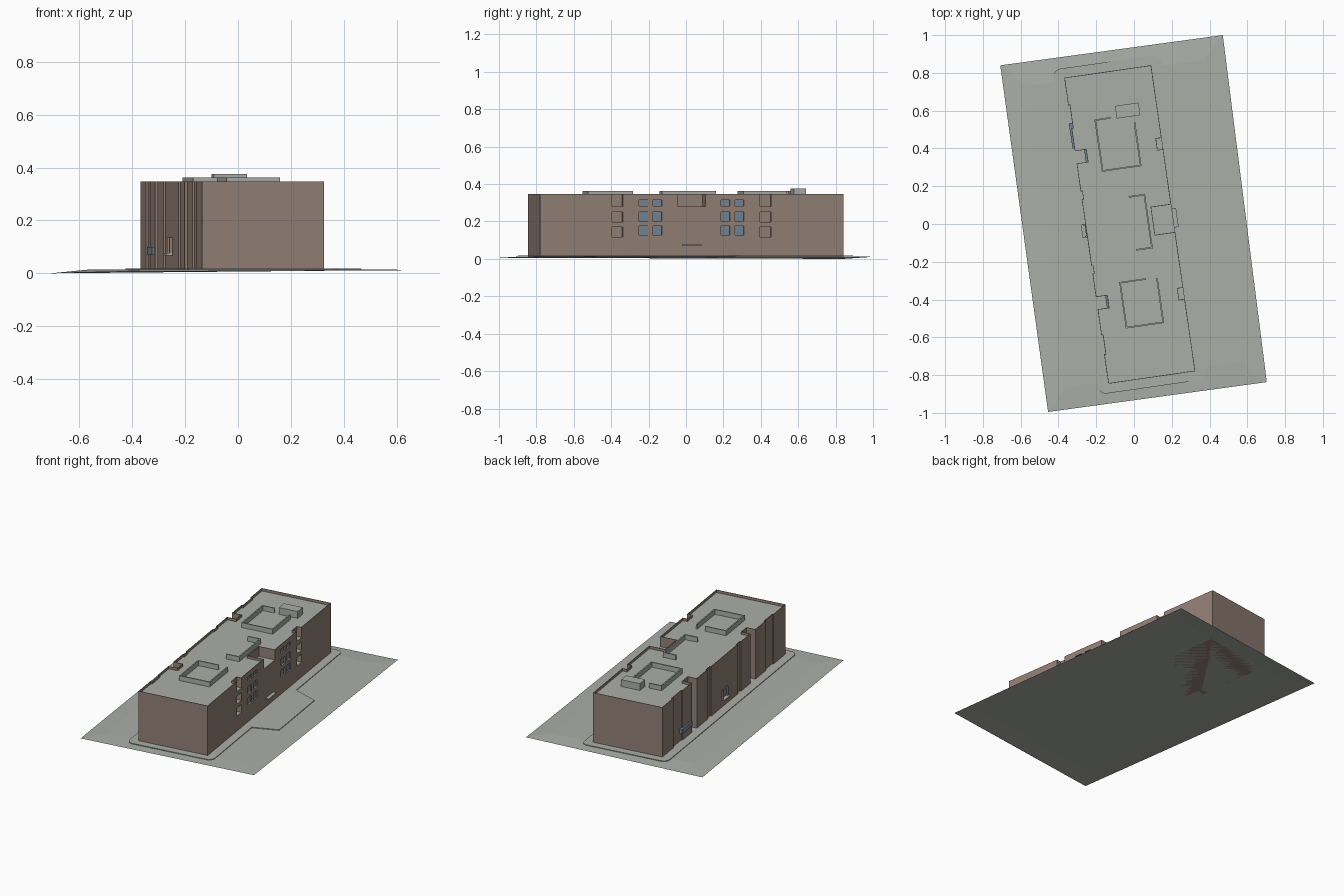
import bpy, bmesh, math
from mathutils import Vector

if "Cube" in bpy.data.objects:
    bpy.data.objects.remove(bpy.data.objects["Cube"])


def material(name, rgb):
    m = bpy.data.materials.new(name)
    m.use_nodes = True
    m.diffuse_color = (*rgb, 1)
    m.node_tree.nodes["Principled BSDF"].inputs["Base Color"].default_value = (*rgb, 1)
    return m


GREY = material("pale concrete", (0.40, 0.42, 0.39))
BROWN = material("brown wall", (0.29, 0.215, 0.18))
GLASS = material("blue glass", (0.17, 0.23, 0.30))

# Building frame: half width, half length, placement and key heights
W, L = 0.2325, 0.8185
PLACE, TURN = (-0.0225, -0.0025, 0), math.radians(8.2)
GROUND, TERRACE, TOP = 0.014, 0.28, 0.347


def finish(name, bm, mats, place=True):
    bmesh.ops.recalc_face_normals(bm, faces=bm.faces[:])
    mesh = bpy.data.meshes.new(name)
    bm.to_mesh(mesh)
    bm.free()
    for m in mats:
        mesh.materials.append(m)
    obj = bpy.data.objects.new(name, mesh)
    bpy.context.collection.objects.link(obj)
    if place:
        obj.location = PLACE
        obj.rotation_euler.z = TURN
    return obj


def add_box(bm, u0, u1, v0, v1, z0, z1):
    corners = bmesh.ops.create_cube(bm, size=1)["verts"]
    for p in corners:
        p.co = Vector((u0 if p.co.x < 0 else u1,
                       v0 if p.co.y < 0 else v1,
                       z0 if p.co.z < 0 else z1))


def boxes(name, specs, mat):
    bm = bmesh.new()
    for s in specs:
        add_box(bm, *s)
    return finish(name, bm, [mat])


def prism(points, z0, z1):
    bm = bmesh.new()
    face = bm.faces.new([bm.verts.new((u, v, z0)) for u, v in points])
    new = bmesh.ops.extrude_face_region(bm, geom=[face])["geom"]
    for p in new:
        if isinstance(p, bmesh.types.BMVert):
            p.co.z = z1
    bmesh.ops.recalc_face_normals(bm, faces=bm.faces[:])
    return bm


def side(sign, notches):
    pts = []
    for v0, v1, d in notches:
        u = sign * W
        pts += [(u, v0), (u - sign * d, v0), (u - sign * d, v1), (u, v1)]
    return pts


# Footprint: shallow steps and two deep slots on the left of the plan
balconies = [(-0.431, -0.372), (0.37, 0.429)]
slots = [(-0.42, -0.355), (0.36, 0.425)]
steps = [(-0.66, -0.56), (-0.23, -0.19), (0.17, 0.21), (0.55, 0.67)]
west = sorted([(a, b, 0.06) for a, b in slots] + [(a, b, 0.008) for a, b in steps])
east = sorted([(a, b, 0.03) for a, b in balconies] + [(-0.0735, 0.0735, 0.107)])


def footprint(east_notches):
    return ([(-W, -L), (W, -L)] + side(1, east_notches) +
            [(W, L), (-W, L)] + side(-1, west)[::-1])


# Window openings and lower balcony recesses
columns = [(-0.284, -0.236), (-0.209, -0.161), (0.158, 0.206), (0.233, 0.282)]
rows = [(0.128, 0.176), (0.203, 0.25)]
low_holes = [(W - 0.012, W + 0.02, *c, *r) for c in columns for r in rows]
low_holes += [(W - 0.03, W + 0.02, *b, *r) for b in balconies
              for r in [(0.118, 0.17), (0.198, 0.25)]]
high_holes = [(W - 0.012, W + 0.02, *c, 0.284, 0.315) for c in columns]


def carve(obj, holes):
    cutter = boxes("opening_cutter", holes, BROWN)
    cutter.hide_render = True
    mod = obj.modifiers.new("openings", "BOOLEAN")
    mod.operation, mod.solver, mod.object = "DIFFERENCE", "EXACT", cutter
    bpy.context.view_layer.update()
    graph = bpy.context.evaluated_depsgraph_get()
    mesh = bpy.data.meshes.new_from_object(obj.evaluated_get(graph))
    obj.modifiers.clear()
    obj.data = mesh
    bpy.data.objects.remove(cutter)
    mesh.materials.clear()
    mesh.materials.append(BROWN)
    mesh.materials.append(GREY)
    # Walls are brown, everything facing up is concrete
    for f in mesh.polygons:
        f.material_index = 1 if f.normal.z > 0.5 else 0


lower = finish("lower_storeys", prism(footprint([]), GROUND, TERRACE), [BROWN])
carve(lower, low_holes)

# Top storey with a thin parapet around the sunken roof
bm = prism(footprint(east), TERRACE, TOP)
bm.normal_update()
roof = [f for f in bm.faces if f.normal.z > 0.5]
bmesh.ops.inset_region(bm, faces=roof, thickness=0.005)
sunk = bmesh.ops.extrude_face_region(bm, geom=roof)["geom"]
bmesh.ops.delete(bm, geom=roof, context="FACES_ONLY")
for p in sunk:
    if isinstance(p, bmesh.types.BMVert):
        p.co.z -= 0.017
upper = finish("top_storey", bm, [BROWN])
carve(upper, high_holes)

# Glass
boxes("window_panes", [(W - 0.013, W - 0.008, *c, *r) for c in columns
                       for r in rows + [(0.284, 0.315)]], GLASS)
boxes("entrance_glazing", [(-W + 0.05, -W + 0.061, *s, 0.02, 0.115) for s in slots], GLASS)
boxes("bay_window", [(-W - 0.01, -W + 0.012, 0.44, 0.575, 0.07, 0.1)], GLASS)

# Canopies and the small surround above the side door
boxes("east_canopy", [(W - 0.005, W + 0.022, -0.05, 0.052, 0.072, 0.077)], GREY)
boxes("west_canopy", [(-W - 0.024, -W + 0.005, -0.035, 0.035, 0.068, 0.076)], GREY)
boxes("west_surround", [(-W - 0.012, -W + 0.005, a, a + 0.007, 0.076, 0.135)
                        for a in (-0.035, 0.028)], BROWN)
boxes("west_window", [(-W - 0.004, -W + 0.005, -0.028, 0.028, 0.08, 0.13)], GLASS)

# Roof screens: low broken rectangles of thin wall
T = 0.008


def along_u(u0, u1, v):
    return (u0, u1, v - T / 2, v + T / 2, 0.32, 0.362)


def along_v(u, v0, v1):
    return (u - T / 2, u + T / 2, v0, v1, 0.32, 0.362)


boxes("back_roof_screen", [along_u(-0.105, -0.021, 0.573), along_v(-0.102, 0.3, 0.573),
                           along_u(-0.105, 0.105, 0.301), along_v(0.102, 0.3, 0.53)], GREY)
boxes("middle_roof_screen", [along_u(0.016, 0.103, 0.145), along_v(0.099, -0.138, 0.145),
                             along_u(0.013, 0.103, -0.138)], GREY)
boxes("front_roof_screen", [along_u(-0.099, 0.044, -0.298), along_v(-0.095, -0.54, -0.298),
                            along_u(-0.099, 0.105, -0.538), along_v(0.102, -0.54, -0.3)], GREY)
boxes("roof_plant_box", [(0.012, 0.138, 0.565, 0.632, 0.32, 0.375)], GREY)

# Raised pavement with rounded corners and a forecourt
P, Q = W + 0.055, L + 0.05
path = [(-P, -Q), (P, -Q), (P, -0.34), (0.45, -0.3), (0.45, 0.17), (P, 0.25), (P, Q), (-P, Q)]
bm = prism(path, 0.0145, 0.019)
corners = [e for e in bm.edges if abs(e.verts[0].co.z - e.verts[1].co.z) > 0.001
           and abs(e.verts[0].co.y) > 0.8]
bmesh.ops.bevel(bm, geom=corners, offset=0.04, segments=4, affect="EDGES", profile=0.5)
finish("pavement", bm, [GREY])

# Gently falling ground sheet
bm = bmesh.new()
plot = [(-0.455, -0.995, 0.006), (0.703, -0.837, 0.012), (0.47, 1.0, 0.011), (-0.708, 0.84, 0)]
outer = [bm.verts.new(p) for p in plot]
inner = [bm.verts.new((x * 0.8, y * 0.87, 0.014)) for x, y, z in plot]
bm.faces.new(inner)
for i in range(4):
    j = (i + 1) % 4
    bm.faces.new((outer[i], outer[j], inner[j], inner[i]))
ground = finish("ground_sheet", bm, [GREY], place=False)
